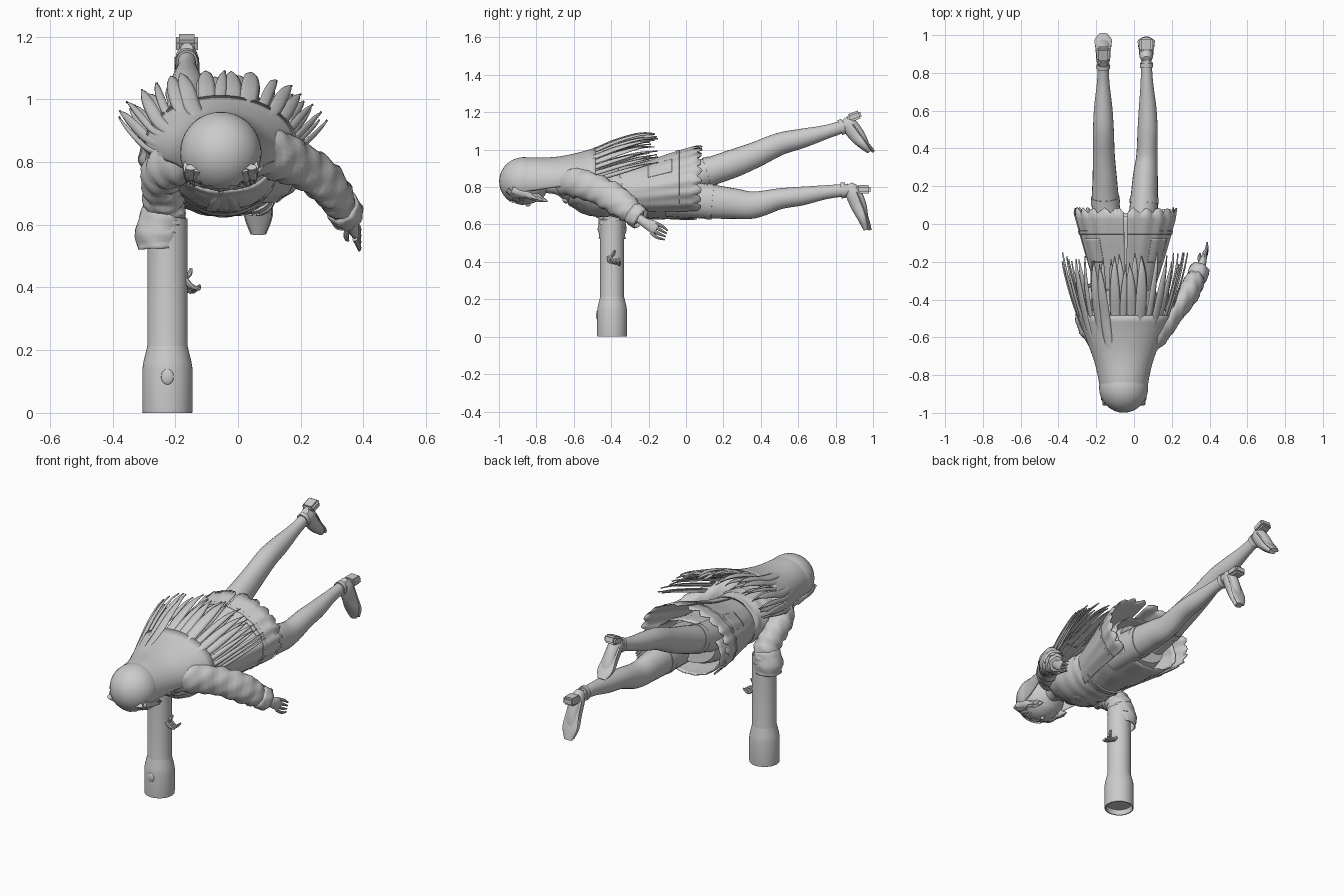
import bpy, bmesh, math, random
from mathutils import Vector, Matrix

random.seed(4)
if "Cube" in bpy.data.objects:
    bpy.data.objects.remove(bpy.data.objects["Cube"])

GREY = (0.6, 0.6, 0.6, 1)
mat = bpy.data.materials.new("light_grey")
mat.use_nodes = True
mat.diffuse_color = GREY
mat.node_tree.nodes["Principled BSDF"].inputs["Base Color"].default_value = GREY
CX = -0.045  # body centre line


def finish(name, bm, solid=0, angle=40):
    bmesh.ops.recalc_face_normals(bm, faces=bm.faces)
    me = bpy.data.meshes.new(name)
    bm.to_mesh(me)
    bm.free()
    me.materials.append(mat)
    ob = bpy.data.objects.new(name, me)
    bpy.context.collection.objects.link(ob)
    if solid:
        mod = ob.modifiers.new("thickness", "SOLIDIFY")
        mod.thickness = solid
    bpy.ops.object.select_all(action="DESELECT")
    ob.select_set(True)
    bpy.context.view_layer.objects.active = ob
    bpy.ops.object.shade_smooth_by_angle(angle=math.radians(angle))


def sample(pts, f):
    """Catmull-Rom value on a list of tuples, f from 0 to 1."""
    s = f * (len(pts) - 1)
    i = min(int(s), len(pts) - 2)
    t = s - i
    a, b, c, d = (pts[max(0, min(len(pts) - 1, i + k))] for k in (-1, 0, 1, 2))
    return [0.5 * (2 * q + (r - p) * t + (2 * p - 5 * q + 4 * r - w) * t * t
                   + (3 * q - p - 3 * r + w) * t ** 3) for p, q, r, w in zip(a, b, c, d)]


def grid(bm, rows, closed=False):
    for r0, r1 in zip(rows, rows[1:]):
        n = len(r0)
        for j in range(n if closed else n - 1):
            k = (j + 1) % n
            bm.faces.new((r0[j], r0[k], r1[k], r1[j]))


def tube(name, pts, sides=20, steps=5, ripple=0, waves=5, cap=True, solid=0):
    """Loft of ellipses; each point is x, y, z, radius along x, other radius."""
    bm = bmesh.new()
    count = (len(pts) - 1) * steps
    rows = []
    for i in range(count + 1):
        f = i / count
        x, y, z, ra, rb = sample(pts, f)
        t = (Vector(sample(pts, min(1, f + .02))[:3])
             - Vector(sample(pts, max(0, f - .02))[:3])).normalized()
        u = t.cross(Vector((1, 0, 0))).normalized()
        v = u.cross(t)
        row = []
        for j in range(sides):
            a = math.tau * j / sides
            k = 1 + ripple * math.sin(waves * a + i * 1.3) + ripple * math.sin(i * 1.7)
            row.append(bm.verts.new(Vector((x, y, z)) + k * (v * ra * math.cos(a) + u * rb * math.sin(a))))
        rows.append(row)
    grid(bm, rows, True)
    if cap:
        bm.faces.new(rows[0])
        bm.faces.new(rows[-1])
    finish(name, bm, solid)


def ball(name, loc, size, keep=None):
    bm = bmesh.new()
    bmesh.ops.create_uvsphere(bm, u_segments=32, v_segments=20, radius=1)
    bm.transform(Matrix.Translation(loc) @ Matrix.Diagonal((*size, 1)))
    if keep:
        drop = [f for f in bm.faces if not keep(f.calc_center_median())]
        bmesh.ops.delete(bm, geom=drop, context="FACES")
    finish(name, bm)


# Flashlight with hollow lens end
bm = bmesh.new()
profile = [(0, .03), (.07, .03), (.073, 0), (.079, 0), (.08, .01), (.08, .14), (.076, .165),
           (.065, .21), (.064, .215), (.064, .62), (0, .62)]
vs = [bm.verts.new((r, 0, z)) for r, z in profile]
es = [bm.edges.new(p) for p in zip(vs, vs[1:])]
bmesh.ops.spin(bm, geom=vs + es, axis=(0, 0, 1), cent=(0, 0, 0), angle=math.tau, steps=40)
bmesh.ops.remove_doubles(bm, verts=bm.verts, dist=.0005)
bm.transform(Matrix.Translation((-.225, -.395, 0)))
finish("flashlight", bm)
ball("flashlight_button", (-.225, -.473, .115), (.02, .008, .025))

# Legs, garters and heeled shoes
legs = {
    "right": [(-.13, -.1, .82, .085, .09), (-.15, .1, .875, .074, .077), (-.155, .25, .925, .064, .075),
              (-.16, .37, .972, .058, .068), (-.162, .5, 1.03, .055, .06), (-.163, .62, 1.06, .048, .052),
              (-.163, .75, 1.095, .033, .037), (-.163, .86, 1.13, .028, .033)],
    "left": [(.04, -.1, .74, .085, .1), (.052, .1, .725, .074, .093), (.06, .25, .712, .066, .082),
             (.068, .36, .704, .056, .072), (.072, .5, .737, .053, .056), (.072, .62, .752, .046, .05),
             (.068, .75, .773, .033, .037), (.065, .87, .785, .028, .033)]}
feet = {"right": [(.845, 1.165), (.87, 1.135), (.915, 1.075), (.953, 1.025), (.982, .988)],
        "left": [(.87, .815), (.892, .775), (.923, .7), (.947, .63), (.962, .57)]}
heels = {"right": (.9, 1.178, .35), "left": (.95, .788, .03)}
widths = [.02, .036, .038, .043, .022]
depths = [.02, .042, .042, .028, .012]
for side, pts in legs.items():
    x = pts[-1][0]
    tube(side + "_leg", pts, 24)
    band = [sample(pts, f) for f in (.15, .165, .18)]
    tube(side + "_garter", [(*b[:3], b[3] + .004, b[4] + .004) for b in band], 24, 2)
    strap = [sample(pts, f) for f in (.94, .955, .97)]
    tube(side + "_ankle_strap", [(*b[:3], b[3] + .006, b[4] + .008) for b in strap], 20, 2)
    tube(side + "_shoe", [(x, y, z, w, d) for (y, z), w, d in zip(feet[side], widths, depths)])
    tube(side + "_sole", [(x, y + .022, z, w + .003, .009)
                          for (y, z), w in zip(feet[side][1:], widths[1:])], 12)
    y, z, tilt = heels[side]
    bm = bmesh.new()
    bmesh.ops.create_cube(bm, size=1)
    bm.transform(Matrix.Translation((x, y, z)) @ Matrix.Rotation(tilt, 4, "X") @ Matrix.Diagonal((.07, .075, .045, 1)))
    bmesh.ops.bevel(bm, geom=bm.edges, offset=.01, segments=2, affect="EDGES")
    finish(side + "_heel", bm)

# Torso, loose coat bodice and fitted skirt
tube("torso", [(CX, -.8, .82, .045, .05), (CX, -.69, .82, .06, .06), (CX, -.61, .8, .15, .085),
               (CX, -.5, .765, .14, .12), (CX, -.36, .765, .115, .115), (CX, -.24, .765, .15, .13),
               (CX, -.08, .78, .165, .13), (CX, .01, .79, .15, .11)], 32)
tube("coat_bodice", [(CX, -.61, .8, .16, .095), (CX, -.5, .775, .17, .125), (CX, -.4, .77, .165, .13),
                     (CX, -.33, .77, .16, .13)], 40, 5, .02, 7, False, .005)
tube("skirt", [(CX, -.33, .765, .135, .125), (CX, -.15, .765, .185, .137), (CX, .05, .775, .215, .15)],
     72, 5, .012, 18, False, .006)
tube("belt", [(CX, -.33, .765, .15, .13), (CX, -.29, .765, .165, .138)], 32, 2)


# Open coat in two halves with scalloped hem
def coat_panel(name, a0, a1, y0, y1, grow, scallop):
    shape = [(-.36, .15, .135, .77), (-.22, .195, .15, .785), (-.08, .235, .177, .805), (.07, .275, .2, .825)]
    bm = bmesh.new()
    rows = []
    for i in range(13):
        row = []
        for j in range(73):
            a = math.radians(a0 + (a1 - a0) * j / 72)
            hem = scallop * abs(math.sin(j * math.pi / 8)) * random.uniform(.7, 1.1) if i == 12 else 0
            f = (y0 + (y1 - y0) * i / 12 + .36) / .43
            y, rx, rz, cz = sample(shape, f)
            k = 1 + grow + .014 * math.sin(a * 18) * f
            row.append(bm.verts.new((CX + rx * k * math.cos(a), y + hem, cz + rz * k * math.sin(a))))
        rows.append(row)
    grid(bm, rows)
    finish(name, bm, .005)


for side, a0, a1 in (("left", -50, 88.3), ("right", 91.7, 230)):
    coat_panel(side + "_coat_tail", a0, a1, -.36, .05, 0, .03)
    coat_panel(side + "_hem_trim", a0, a1, -.05, -.035, .015, 0)
    pocket = 25 if side == "left" else 125
    coat_panel(side + "_pocket", pocket, pocket + 30, -.2, -.07, .015, 0)

# Sleeves with puffed folds and cuffs
tube("left_sleeve", [(.05, -.66, .83, .06, .07), (.13, -.57, .82, .065, .08), (.21, -.47, .785, .055, .075),
                     (.28, -.38, .735, .055, .078), (.322, -.3, .675, .052, .066), (.345, -.25, .635, .035, .04)],
     28, 6, .05)
tube("left_cuff", [(.328, -.29, .665, .05, .06), (.35, -.24, .63, .056, .064)], 28, 3, .05, 7, False, .004)
tube("right_sleeve", [(-.13, -.65, .82, .06, .07), (-.205, -.58, .8, .065, .08), (-.24, -.51, .76, .068, .072),
                      (-.238, -.44, .7, .066, .068), (-.235, -.4, .64, .068, .068), (-.24, -.395, .58, .072, .07)],
     28, 6, .045)
tube("right_cuff", [(-.235, -.4, .645, .066, .068), (-.25, -.395, .58, .078, .075), (-.248, -.395, .525, .07, .07)],
     28, 4, .03, 6, False, .004)

# Hands
tube("left_hand", [(.335, -.28, .655, .022, .024), (.357, -.22, .61, .022, .026), (.37, -.18, .59, .016, .034),
                   (.375, -.155, .575, .012, .03)], 14)
for i in range(4):
    o = (i - 1.5) * .018
    tube("left_finger", [(.373, -.175 + o * .4, .582 + o, .009, .009), (.385, -.14 + o * .5, .56 + o * 1.1, .008, .008),
                         (.387, -.105 + o * .3, .543 + o * .9, .004, .004)], 8)
tube("left_thumb", [(.355, -.215, .605, .01, .01), (.345, -.18, .565, .009, .009), (.35, -.155, .55, .005, .005)], 8)
for i in range(4):
    y = -.415 + i * .018
    tube("right_finger", [(-.18, y, .44 - i * .008, .009, .009), (-.15, y + .004, .405 - i * .006, .009, .009),
                          (-.12, y + .01, .395 + i * .004, .005, .005)], 8)
tube("right_thumb", [(-.18, -.4, .43, .01, .01), (-.157, -.39, .44, .009, .009), (-.15, -.38, .46, .005, .005)], 8)

# Head, face and collar bow
ball("head", (-.055, -.86, .825), (.118, .125, .118))
ball("nose", (-.055, -.845, .708), (.009, .014, .012))
for s in (-1, 1):
    ball("eye", (-.055 + s * .045, -.875, .724), (.022, .018, .004))
    ball("collar_bow", (CX + s * .03, -.64, .73), (.035, .02, .018))
    tube("bow_ribbon", [(CX, -.63, .72, .012, .005), (CX + s * .03, -.56, .665, .018, .004),
                        (CX + s * .04, -.48, .645, .02, .003)], 8)
ball("hair_cap", (-.055, -.865, .83), (.13, .134, .13), lambda c: c.z > .745 or c.y < -.93)

# Long hair: smooth shell from the crown, then tapering strands
HAIR = [(-.9, .122, .83, .122), (-.82, .134, .83, .128), (-.73, .155, .833, .126), (-.64, .187, .838, .132),
        (-.51, .235, .85, .153), (-.38, .28, .877, .18), (-.25, .317, .902, .19), (-.15, .337, .915, .175)]


def hair_point(a, f, lift=0):
    y, rx, z, h = sample(HAIR, f)
    a *= 1.2 - .33 * f
    return Vector((-.055 + (rx + lift) * math.sin(a), y, z + (h + lift) * math.cos(a)))


def strand(name, a, start, end, half, lift, drift):
    bm = bmesh.new()
    rows = []
    for i in range(19):
        t = i / 18
        f = start + (end - start) * t
        w = half * (1 if t < .4 else max(.04, 1 - ((t - .4) / .6) ** 1.9))
        mid = a + drift * t * t
        rise = lift * min(1, t * 3) - .004
        rows.append([bm.verts.new(hair_point(mid + w * s, f, rise + .006 * min(1, t * 3) * (1 - s * s)))
                     for s in (-1, -.5, 0, .5, 1)])
    grid(bm, rows)
    finish(name, bm, .004, 60)


bm = bmesh.new()
grid(bm, [[bm.verts.new(hair_point(math.radians(-98 + 4 * j), i * .04)) for j in range(50)] for i in range(16)])
finish("hair_shell", bm, .005, 60)
for count, lift, half, start in ((17, .004, .115, .3), (15, -.018, .1, .48)):
    for i in range(count):
        a = math.radians(-93 + 186 * i / (count - 1))
        strand("hair_strand", a + random.uniform(-.04, .04), start + random.uniform(0, .15),
               random.uniform(.9, 1), half * random.uniform(.6, 1.1), lift + random.uniform(-.01, .002),
               random.uniform(-.08, .08))

# Fringe and short side locks
for i in range(9):
    x = -.15 + i * .024
    d = abs(x + .055)
    tube("fringe_lock", [(x, -.955, .76 + d * .25, .018, .012), (x, -.91, .722 + d * .3, .018, .009),
                         (x + random.uniform(-.012, .012), -.85 + random.uniform(-.02, .02), .705 + d * .4, .003, .002)], 8)
for s in (-1, 1):
    for k in range(3):
        x = -.055 + s * (.108 - .012 * k)
        tube("side_lock", [(x, -.93 + k * .03, .785, .012, .022), (x, -.86 + k * .03, .765 - k * .01, .012, .022),
                           (x, -.79 + k * .025, .735 - k * .005, .003, .004)], 8)
